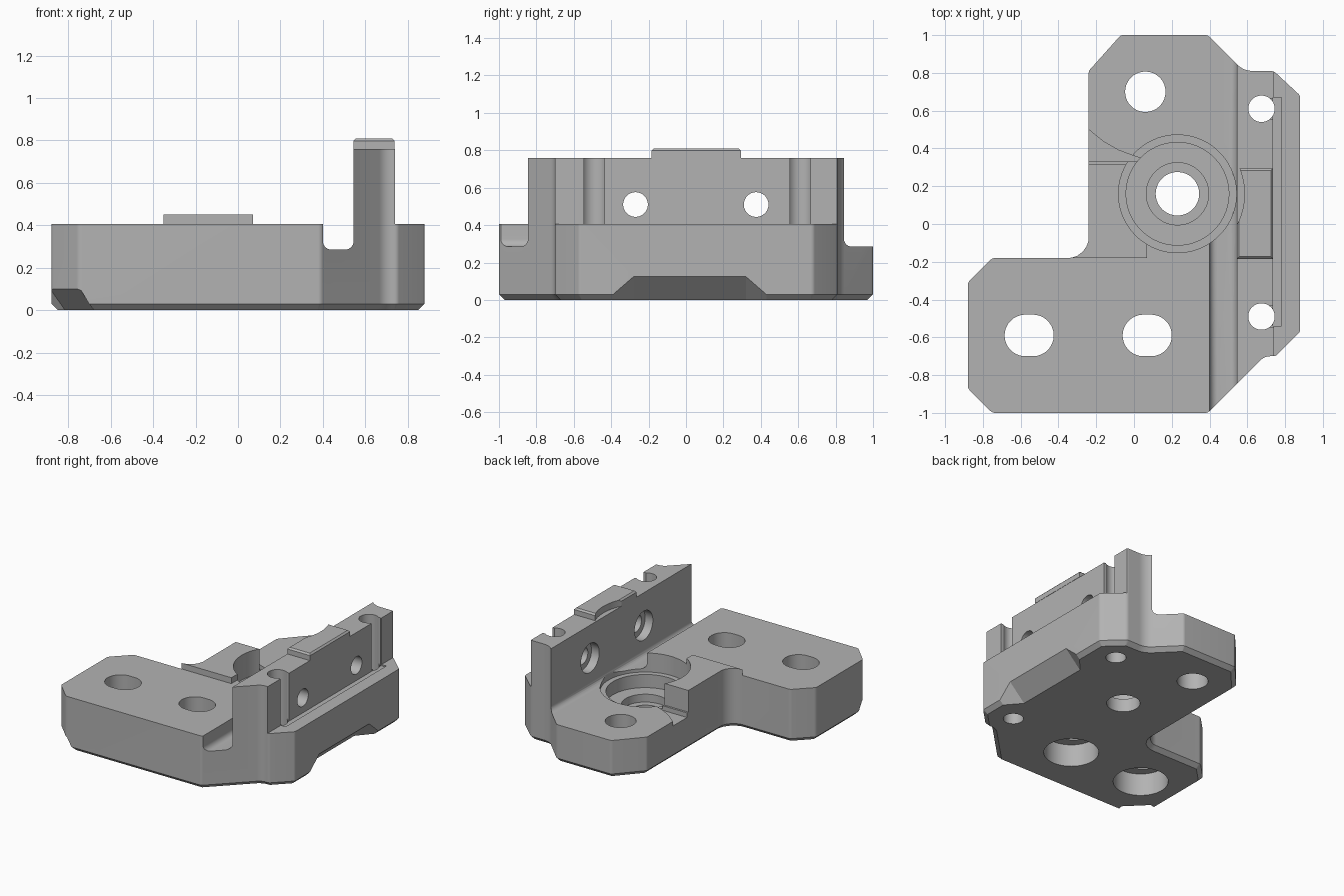
import bpy, bmesh, math
from mathutils import Vector

if "Cube" in bpy.data.objects:
    bpy.data.objects.remove(bpy.data.objects["Cube"], do_unlink=True)

grey = bpy.data.materials.new("plain_grey")
grey.use_nodes = True
colour = (0.45, 0.45, 0.45, 1)
grey.diffuse_color = colour
grey.node_tree.nodes["Principled BSDF"].inputs["Base Color"].default_value = colour


def make(name, bm):
    bmesh.ops.recalc_face_normals(bm, faces=bm.faces)
    mesh = bpy.data.meshes.new(name)
    bm.to_mesh(mesh)
    bm.free()
    ob = bpy.data.objects.new(name, mesh)
    bpy.context.collection.objects.link(ob)
    mesh.materials.append(grey)
    return ob


def rounded(corners, steps=6):
    """Replace each (x, y, radius) corner with an arc."""
    pts = []
    for i, (x, y, r) in enumerate(corners):
        p = Vector((x, y))
        a = (Vector(corners[i - 1][:2]) - p).normalized()
        b = (Vector(corners[(i + 1) % len(corners)][:2]) - p).normalized()
        if r == 0:
            pts.append(p)
            continue
        half = a.angle(b) / 2
        centre = p + (a + b).normalized() * (r / math.sin(half))
        start = p + a * (r / math.tan(half)) - centre
        end = p + b * (r / math.tan(half)) - centre
        for k in range(steps + 1):
            pts.append(centre + start.lerp(end, k / steps).normalized() * r)
    return pts


def prism(name, pts, low, high, along_y=False, chamfer=0):
    """Extrude a plan shape in z, or an xz shape in y."""
    bm = bmesh.new()
    place = (lambda p, h: (p[0], h, p[1])) if along_y else (lambda p, h: (p[0], p[1], h))
    rings = [[bm.verts.new(place(p, h)) for p in pts] for h in (low, high)]
    base = bm.faces.new(rings[0])
    bm.faces.new(rings[1])
    n = len(pts)
    for i in range(n):
        j = (i + 1) % n
        bm.faces.new((rings[0][i], rings[0][j], rings[1][j], rings[1][i]))
    if chamfer:
        bmesh.ops.recalc_face_normals(bm, faces=bm.faces)
        bmesh.ops.bevel(bm, geom=list(base.edges), offset=chamfer, segments=1, affect='EDGES')
    return make(name, bm)


def box(name, x0, x1, y0, y1, z0, z1):
    return prism(name, [(x0, y0), (x1, y0), (x1, y1), (x0, y1)], z0, z1)


def disc(name, x, y, r, z0, z1, stretch=0, sides=48):
    pts = []
    for k in range(sides):
        a = math.tau * (k + 0.5) / sides
        c = math.cos(a)
        pts.append((x + r * c + math.copysign(stretch, c), y + r * math.sin(a)))
    return prism(name, pts, z0, z1)


def cross_hole(name, y, z, r, x0, x1):
    ob = disc(name, 0, 0, r, x0, x1)
    for v in ob.data.vertices:
        v.co = (v.co.z, y + v.co.x, z + v.co.y)
    ob.data.update()
    ob.data.flip_normals()
    bm = bmesh.new()
    bm.from_mesh(ob.data)
    bmesh.ops.recalc_face_normals(bm, faces=bm.faces)
    bm.to_mesh(ob.data)
    bm.free()
    return ob


def wedge(name, x, y, angle, short, long, h):
    """Tapered sloping undercut along a lower edge facing the given angle."""
    out = Vector((math.cos(angle), math.sin(angle), 0))
    along = Vector((-out.y, out.x, 0))
    e = 0.02
    bm = bmesh.new()
    for s in (-1, 1):
        for t, n, z in ((short, e, h + e), (long, e, -e), (short, -h - e, -e)):
            bm.verts.new(Vector((x, y, z)) + along * s * t + out * n)
    bmesh.ops.convex_hull(bm, input=bm.verts)
    return make(name, bm)


def cut(target, cutter):
    mod = target.modifiers.new("cut", 'BOOLEAN')
    mod.operation, mod.solver, mod.object = 'DIFFERENCE', 'EXACT', cutter
    bpy.context.view_layer.objects.active = target
    bpy.ops.object.modifier_apply(modifier=mod.name)
    bpy.data.objects.remove(cutter, do_unlink=True)


# Full-height block with a chamfered foot
outline = rounded([
    (-0.07, 1, 0.03), (0.39, 1, 0.03), (0.58, 0.81, 0.12), (0.74, 0.81, 0.04),
    (0.88, 0.68, 0.03), (0.88, -0.57, 0.03), (0.75, -0.7, 0.03), (0.69, -0.7, 0.08),
    (0.39, -1, 0.03), (-0.75, -1, 0.04), (-0.88, -0.87, 0.04), (-0.88, -0.31, 0.04),
    (-0.75, -0.18, 0.04), (-0.24, -0.18, 0.11), (-0.24, 0.81, 0.03)])
body = prism("bracket_body", outline, 0, 0.76, chamfer=0.03)

# Stepped levels: pad, front plate, back lobe, outer ledge, groove behind the rail
cut(body, box("pad_level", -2, 0.5, -2, 2, 0.45, 1))
cut(body, box("plate_level", -2, 0.49, -2, -0.18, 0.405, 1.1))
cut(body, box("side_level", 0.07, 0.48, -1.9, 0.33, 0.405, 1.2))
cut(body, box("lobe_level", -2.1, 0.47, 0.315, 2.1, 0.285, 1.3))
cut(body, box("ledge_level", 0.74, 2, -2, 2, 0.405, 1.1))
cut(body, box("rail_groove", 0.735, 0.78, -0.54, 0.67, 0.395, 1))

# Rounded channel beside the upright wall
channel = rounded([(0.4, 1.4, 0), (0.4, 0.285, 0.04), (0.545, 0.285, 0.04), (0.545, 1.4, 0)])
cut(body, prism("channel", channel, -2.2, 2.2, along_y=True))

# Round stepped pocket with its side groove
cx, cy = 0.23, 0.16
for r, z in ((0.312, 0.26), (0.272, 0.16), (0.165, 0.1), (0.115, -1)):
    cut(body, disc("pocket", cx, cy, r, z, 1.5, sides=64))
groove = [(-0.4, 0.33), (0.1, 0.33), (0.1, 0.33), (0, 0.36), (-0.08, 0.39),
          (-0.16, 0.435), (-0.24, 0.5), (-0.4, 0.65)]
del groove[2]
cut(body, prism("side_groove", groove, 0.25, 1))

# Plate slots with round counterbores below, and the lobe hole
for x in (-0.555, 0.07):
    cut(body, disc("slot", x, -0.59, 0.11, -1, 1, stretch=0.02))
    cut(body, disc("counterbore", x, -0.59, 0.19, -1, 0.17))
cut(body, disc("lobe_hole", 0.06, 0.7, 0.107, -1, 1))

# Wall: open vertical bores and counterbored cross holes
for y in (0.61, -0.49):
    cut(body, disc("bore", 0.675, y, 0.07, -1, 1))
    cut(body, box("bore_opening", 0.69, 0.9, y - 0.055, y + 0.055, 0.405, 1.2))
for y in (-0.27, 0.375):
    cut(body, cross_hole("cross_hole", y, 0.51, 0.066, 0.3, 1))
    cut(body, cross_hole("cross_recess", y, 0.51, 0.11, 0.45, 0.61))

# Sloping undercuts along the foot
cut(body, wedge("side_undercut", 0.88, 0.02, 0, 0.3, 0.49, 0.125))
cut(body, wedge("corner_undercut", -0.815, -0.935, math.radians(225), 0.1, 0.2, 0.1))

# Tab on top of the wall, hollowed by the pocket's clearance arc
tab = box("wall_tab", 0.545, 0.737, -0.185, 0.295, 0.76, 0.81)
bm = bmesh.new()
bm.from_mesh(tab.data)
top = [e for e in bm.edges if all(v.co.z > 0.8 for v in e.verts)]
bmesh.ops.bevel(bm, geom=top, offset=0.012, segments=1, affect='EDGES')
bm.to_mesh(tab.data)
bm.free()
cut(tab, disc("tab_arc", cx, cy, 0.355, 0.5, 1, sides=64))

# Smooth the round walls and keep edges crisp
for ob in (body, tab):
    bpy.ops.object.select_all(action='DESELECT')
    ob.select_set(True)
    bpy.context.view_layer.objects.active = ob
    bpy.ops.object.shade_smooth_by_angle(angle=math.radians(25))
